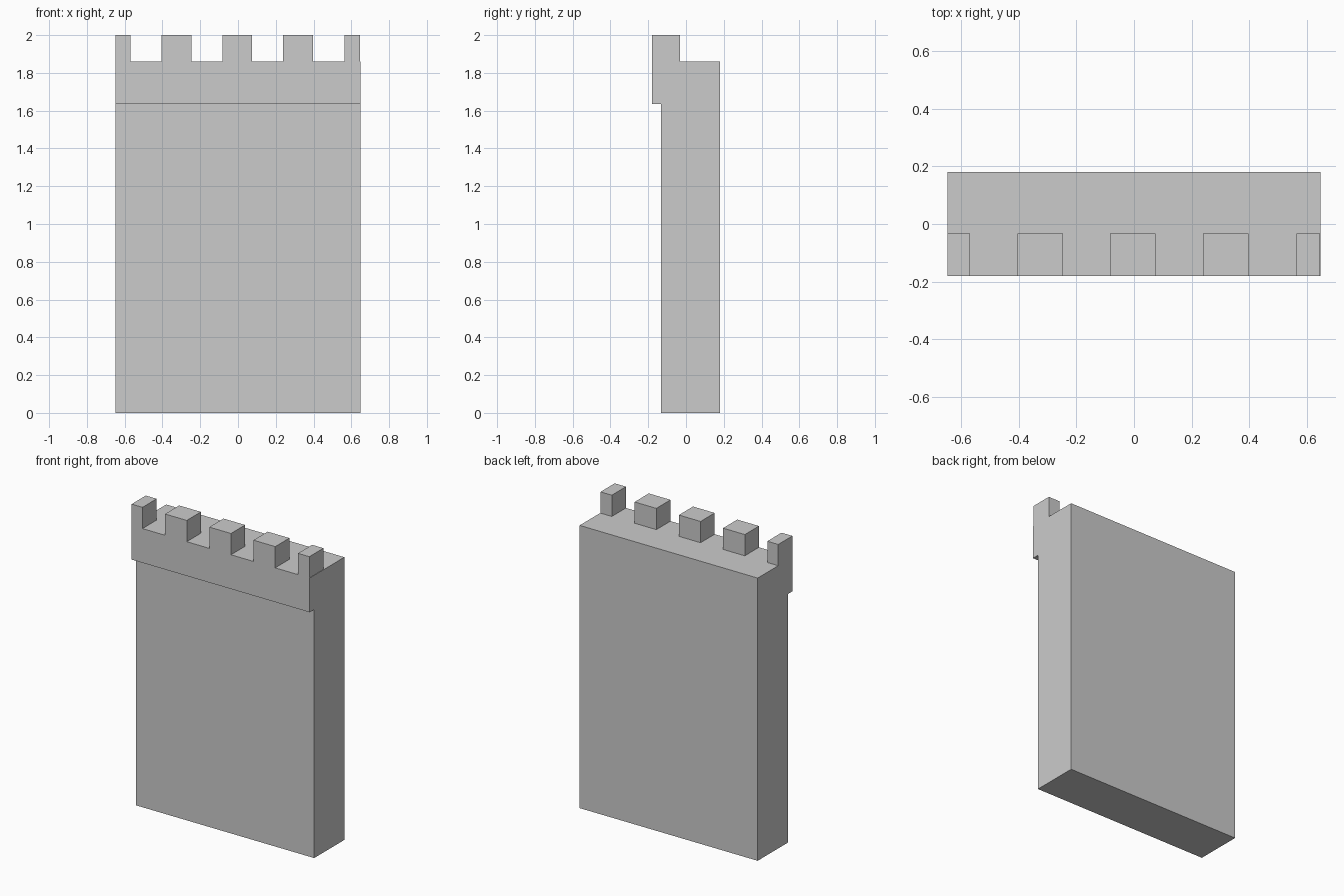
import bpy, bmesh

if "Cube" in bpy.data.objects:
    bpy.data.objects.remove(bpy.data.objects["Cube"])

HALF = 0.648           # half the wall length
FRONT, BACK = -0.18, 0.18
WALL_FRONT = -0.133    # face below the overhang
LEDGE, WALK, TOP = 1.635, 1.86, 2.0
MERLON_BACK = -0.033


def extrude_x(bm, profile, x0, x1):
    """Closed prism from a (y, z) profile."""
    a = [bm.verts.new((x0, y, z)) for y, z in profile]
    b = [bm.verts.new((x1, y, z)) for y, z in profile]
    bm.faces.new(a)
    bm.faces.new(b[::-1])
    n = len(profile)
    for i in range(n):
        j = (i + 1) % n
        bm.faces.new((a[i], b[i], b[j], a[j]))


def make_object(name, prisms):
    bm = bmesh.new()
    for profile, x0, x1 in prisms:
        extrude_x(bm, profile, x0, x1)
    bmesh.ops.recalc_face_normals(bm, faces=bm.faces)
    mesh = bpy.data.meshes.new(name)
    bm.to_mesh(mesh)
    bm.free()
    obj = bpy.data.objects.new(name, mesh)
    bpy.context.collection.objects.link(obj)


# Wall slab with the overhanging parapet band at the front
wall = [(WALL_FRONT, 0), (BACK, 0), (BACK, WALK), (FRONT, WALK),
        (FRONT, LEDGE), (WALL_FRONT, LEDGE)]
make_object("wall", [(wall, -HALF, HALF)])

# Battlements: evenly spaced, cut to half width at the wall ends
block = [(FRONT, WALK), (MERLON_BACK, WALK), (MERLON_BACK, TOP), (FRONT, TOP)]
merlons = []
for i in range(-2, 3):
    centre = -0.004 + 0.322 * i
    x0 = max(centre - 0.079, -HALF)
    x1 = min(centre + 0.079, HALF - 0.003)
    if i == 2:
        x1 = HALF - 0.003
    merlons.append((block, x0, x1))
# End blocks keep only the part within the wall
merlons[0] = (block, -HALF, -0.569)
merlons[-1] = (block, 0.563, HALF - 0.003)
make_object("merlons", merlons)
